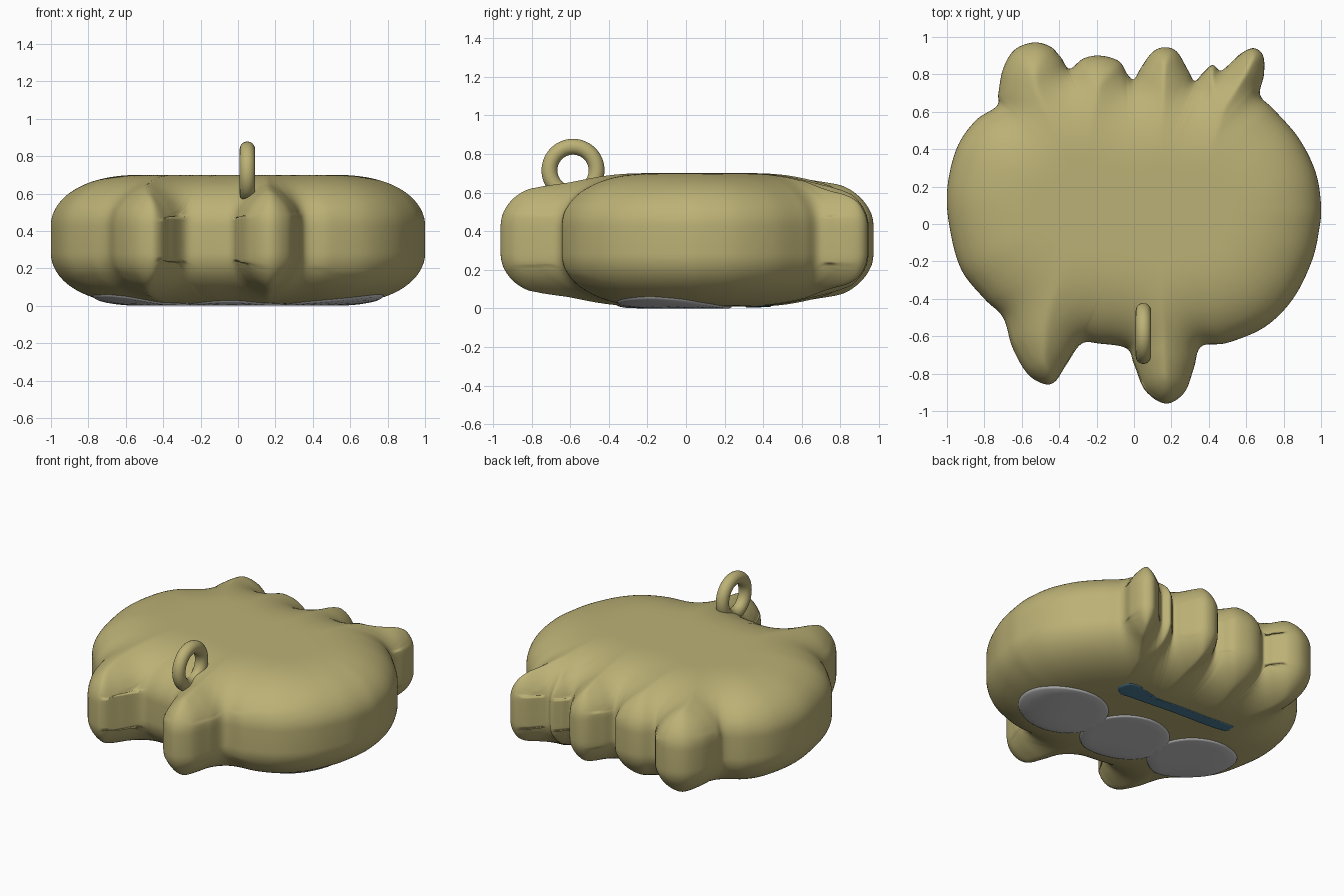
import bpy, bmesh
from math import cos, sin, pi
from mathutils import Vector, kdtree

if "Cube" in bpy.data.objects:
    bpy.data.objects.remove(bpy.data.objects["Cube"])

MID, BAND, DOME, REACH = 0.355, 0.07, 0.275, 0.5

# top-view silhouette: rounded body, scalloped back edge, two pointed front lobes
OUTLINE = [(1, .1), (.97, .28), (.88, .46), (.75, .61), (.675, .69), (.695, .8), (.69, .9),
           (.64, .94), (.57, .91), (.5, .845), (.46, .82), (.42, .85), (.37, .81), (.325, .765),
           (.29, .82), (.23, .92), (.165, .945), (.1, .92), (.04, .84), (0, .775), (-.035, .8),
           (-.08, .87), (-.18, .9), (-.27, .885), (-.345, .83), (-.39, .89), (-.45, .95),
           (-.54, .97), (-.64, .93), (-.7, .83), (-.725, .7), (-.735, .63), (-.85, .55),
           (-.95, .4), (-1, .17), (-.98, -.05), (-.92, -.25), (-.8, -.4), (-.7, -.5),
           (-.65, -.66), (-.57, -.8), (-.48, -.855), (-.42, -.84), (-.36, -.75), (-.28, -.64),
           (-.18, -.64), (-.04, -.665), (0, -.75), (.06, -.89), (.17, -.96), (.27, -.9),
           (.32, -.77), (.36, -.655), (.5, -.635), (.7, -.55), (.85, -.4), (.95, -.2), (.99, -.03)]


def spline(points, steps):
    """Closed smooth curve through the points."""
    p = [Vector((x, y, 0)) for x, y in points]
    n, out = len(p), []
    for i in range(n):
        a, b, c, d = p[i - 1], p[i], p[(i + 1) % n], p[(i + 2) % n]
        for k in range(steps):
            t = k / steps
            out.append(0.5 * (2 * b + (c - a) * t + (2 * a - 5 * b + 4 * c - d) * t * t
                              + (3 * b - a - 3 * c + d) * t ** 3))
    return out


edge = spline(OUTLINE, 8)
tree = kdtree.KDTree(len(edge))
for i, e in enumerate(edge):
    tree.insert(e, i)
tree.balance()


def half_height(p):
    """Puffed thickness from the distance to the silhouette."""
    d = tree.find(Vector((p[0], p[1], 0)))[2]
    t = max(0, 1 - d / REACH)
    return BAND + DOME * (1 - t ** 2.4) ** 0.5


def material(name, rgb):
    m = bpy.data.materials.new(name)
    m.diffuse_color = (*rgb, 1)
    m.use_nodes = True
    m.node_tree.nodes["Principled BSDF"].inputs["Base Color"].default_value = m.diffuse_color
    return m


def finish(name, bm, mat):
    bmesh.ops.recalc_face_normals(bm, faces=bm.faces)
    me = bpy.data.meshes.new(name)
    bm.to_mesh(me)
    bm.free()
    for f in me.polygons:
        f.use_smooth = True
    me.materials.append(mat)
    ob = bpy.data.objects.new(name, me)
    bpy.context.collection.objects.link(ob)
    return ob


def bridge(bm, a, b):
    n = len(a)
    for j in range(n):
        bm.faces.new((a[j], a[(j + 1) % n], b[(j + 1) % n], b[j]))


def cap(bm, ring, co):
    c = bm.verts.new(co)
    for j in range(len(ring)):
        bm.faces.new((ring[j], ring[(j + 1) % len(ring)], c))


khaki = material("khaki", (0.50, 0.44, 0.18))
white = material("white", (0.75, 0.75, 0.77))
blue = material("blue", (0.07, 0.20, 0.30))

# puffed body: mirrored domes joined by a straight side band
bm = bmesh.new()
RINGS = 40
sides = {1: [], -1: []}
for r in range(RINGS):
    s = 1 - (r / RINGS) ** 1.8
    pts = [e * s for e in edge]
    h = [half_height(p) for p in pts]
    for _ in range(3 if r else 0):
        h = [(h[j - 1] + 2 * h[j] + h[(j + 1) % len(h)]) / 4 for j in range(len(h))]
    for side, rings in sides.items():
        rings.append([bm.verts.new((p.x, p.y, MID + side * z)) for p, z in zip(pts, h)])
for side, rings in sides.items():
    for a, b in zip(rings, rings[1:]):
        bridge(bm, a, b)
    cap(bm, rings[-1], (0, 0, MID + side * half_height((0, 0))))
bridge(bm, sides[1][0], sides[-1][0])
finish("puffed_body", bm, khaki)


def underside_patch(name, outline, centre, thick, mat):
    """Thin pad that follows the curved underside."""
    bm = bmesh.new()
    rings = []
    for s, t in ((1, -0.004), (0.98, 0.6 * thick), (0.94, thick), (0.75, thick),
                 (0.5, thick), (0.25, thick)):
        ring = []
        for x, y in outline:
            px, py = centre[0] + x * s, centre[1] + y * s
            ring.append(bm.verts.new((px, py, MID - half_height((px, py)) - t)))
        rings.append(ring)
    for a, b in zip(rings, rings[1:]):
        bridge(bm, a, b)
    cap(bm, rings[-1], (*centre, MID - half_height(centre) - thick))
    finish(name, bm, mat)


# three overlapping white discs underneath
circle = [(0.28 * cos(2 * pi * k / 64), 0.28 * sin(2 * pi * k / 64)) for k in range(64)]
for k, c in enumerate([(-0.5, -0.04), (0, -0.09), (0.5, -0.08)]):
    underside_patch(f"underside_disc_{k + 1}", circle, c, 0.010, white)

# blue stroke underneath, thicker at one end
stroke = spline([(-.40, .05), (-.44, .02), (-.40, -.025), (0, -.05), (.3, -.075), (.38, -.08),
                 (.43, -.03), (.40, .04), (.31, .05), (.25, .015), (0, .025)], 6)
underside_patch("underside_stroke", [(p.x, p.y) for p in stroke], (0, 0.39), 0.005, blue)

# hanging ring
bpy.ops.mesh.primitive_torus_add(major_radius=0.122, minor_radius=0.041, major_segments=64,
                                 minor_segments=24, location=(0.05, -0.585, 0.715),
                                 rotation=(0, pi / 2, 0))
ring = bpy.context.object
ring.name = "hanging_ring"
ring.data.materials.append(khaki)
bpy.ops.object.shade_smooth()
